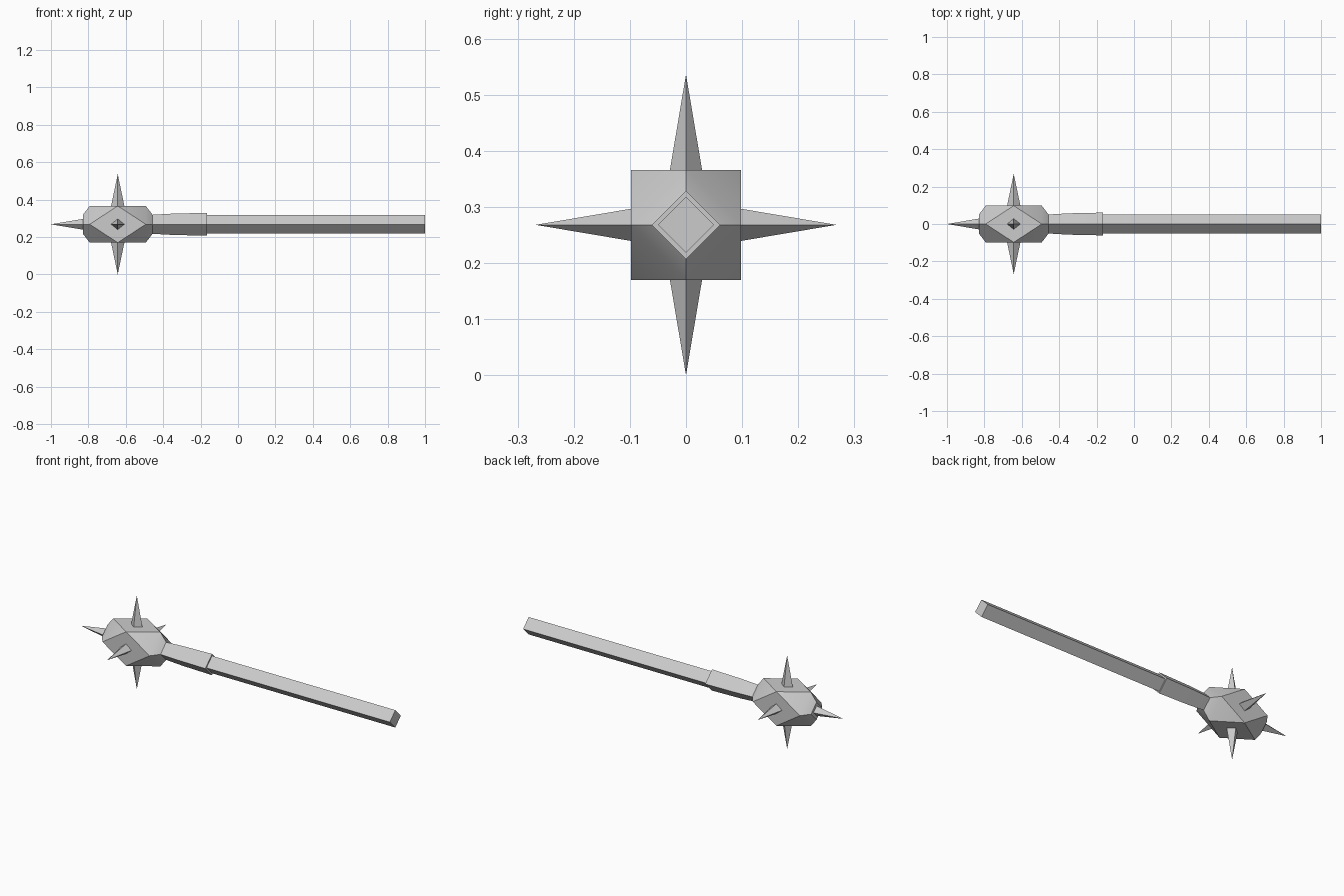
import bpy, bmesh, math
from mathutils import Vector

if "Cube" in bpy.data.objects:
    bpy.data.objects.remove(bpy.data.objects["Cube"], do_unlink=True)

AXIS_Z = 0.268      # height of the shaft axis, also the reach of the spikes
HEAD_X = -0.643     # middle of the spiked head
HEAD_R = 0.098

steel = bpy.data.materials.new("grey steel")
steel.use_nodes = True
colour = (0.6, 0.6, 0.6, 1)
steel.diffuse_color = colour
steel.node_tree.nodes["Principled BSDF"].inputs["Base Color"].default_value = colour


def finish(name, bm):
    bmesh.ops.recalc_face_normals(bm, faces=bm.faces)
    mesh = bpy.data.meshes.new(name)
    bm.to_mesh(mesh)
    bm.free()
    mesh.materials.append(steel)
    obj = bpy.data.objects.new(name, mesh)
    obj.location.z = AXIS_Z
    bpy.context.collection.objects.link(obj)
    bpy.ops.object.select_all(action="DESELECT")
    obj.select_set(True)
    bpy.context.view_layer.objects.active = obj
    bpy.ops.object.shade_smooth_by_angle(angle=math.radians(30))
    return obj


def ring(bm, x, radius, turn=0.0):
    """Four points around the shaft axis; a diamond unless turned."""
    angles = [turn + i * math.pi / 2 for i in range(4)]
    return [bm.verts.new((x, radius * math.cos(a), radius * math.sin(a))) for a in angles]


def diamond_bar(name, profile):
    """Loft diamond sections along x from (x, radius) pairs."""
    bm = bmesh.new()
    rings = [ring(bm, x, r) for x, r in profile]
    for a, b in zip(rings, rings[1:]):
        for i in range(4):
            j = (i + 1) % 4
            bm.faces.new((a[i], a[j], b[j], b[i]))
    bm.faces.new(rings[0])
    bm.faces.new(rings[-1])
    return finish(name, bm)


def spike(name, base, direction, side, half_width, half_depth, tip):
    """Slim pyramid with a diamond base, slightly sunk into the head."""
    bm = bmesh.new()
    d, s = Vector(direction), Vector(side)
    t = d.cross(s)
    base = Vector(base)
    corners = [bm.verts.new(base + o) for o in
               (s * half_width, t * half_depth, -s * half_width, -t * half_depth)]
    point = bm.verts.new(tip)
    bm.faces.new(corners)
    for i in range(4):
        bm.faces.new((corners[i], corners[(i + 1) % 4], point))
    return finish(name, bm)


# Shaft and flared collar
diamond_bar("shaft", [(-0.2, 0.05), (1.0, 0.05)])
diamond_bar("collar", [(-0.47, 0.05), (-0.35, 0.057), (-0.165, 0.061)])

# Faceted head: square waist, diamond shoulders, tapered ends
bm = bmesh.new()
waist = ring(bm, HEAD_X, HEAD_R * math.sqrt(2), math.pi / 4)
for side in (-1, 1):
    shoulder = ring(bm, HEAD_X + side * 0.15, HEAD_R)
    end = ring(bm, HEAD_X + side * 0.187, 0.05)
    bm.faces.new(end)
    for i in range(4):
        j = (i + 1) % 4
        bm.faces.new((shoulder[i], shoulder[j], end[j], end[i]))
        bm.faces.new((shoulder[i], shoulder[j], waist[i]))
        bm.faces.new((shoulder[j], waist[i], waist[j]))
bmesh.ops.dissolve_limit(bm, angle_limit=0.01, verts=bm.verts, edges=bm.edges)
finish("head", bm)

# Four radial spikes and one on the end
directions = {"front": (0, -1, 0), "back": (0, 1, 0), "top": (0, 0, 1), "bottom": (0, 0, -1)}
for label, d in directions.items():
    middle = Vector((HEAD_X, 0, 0))
    spike(label + "_spike", middle + Vector(d) * (HEAD_R - 0.002), d, (1, 0, 0),
          0.036, 0.029, middle + Vector(d) * AXIS_Z)
spike("end_spike", (-0.828, 0, 0), (-1, 0, 0), (0, 1, 0), 0.029, 0.029, (-1, 0, 0))
